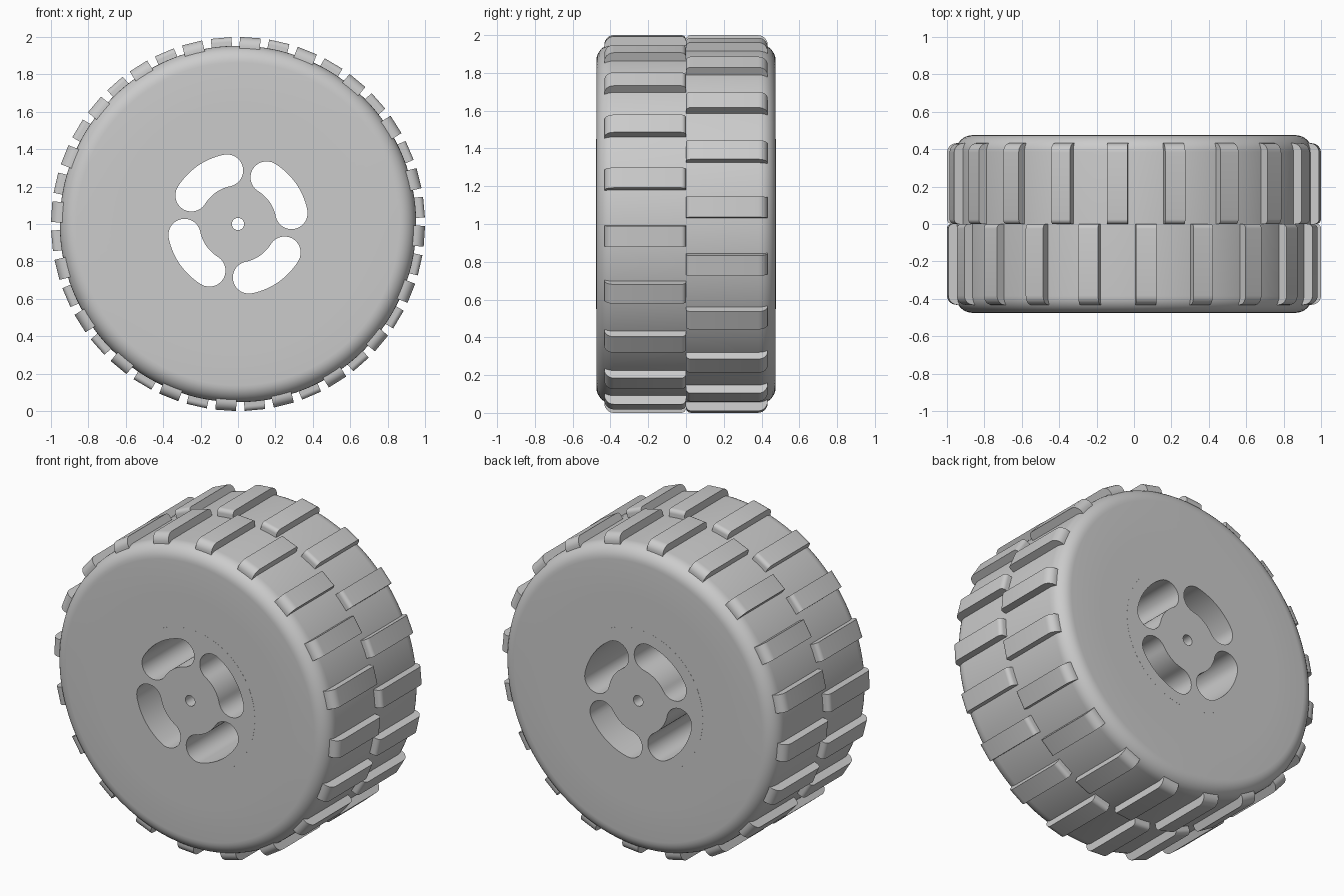
import bpy, bmesh
from math import sin, cos, pi, radians
from mathutils import Matrix, Vector

cube = bpy.data.objects.get("Cube")
if cube:
    bpy.data.objects.remove(cube, do_unlink=True)

GREY = (0.6, 0.6, 0.6, 1)
grey = bpy.data.materials.new("light_grey")
grey.diffuse_color = GREY
grey.use_nodes = True
grey.node_tree.nodes["Principled BSDF"].inputs["Base Color"].default_value = GREY

HALF = 0.475        # half the wheel width
TYRE_R = 0.953      # tyre radius without treads
HUB_R = 0.45
CENTRE = (0, 0, 1)


def arc(cx, cy, r, a0, a1, n):
    """Points along an arc, angles in degrees."""
    angles = [radians(a0 + (a1 - a0) * i / n) for i in range(n + 1)]
    return [(cx + r * cos(a), cy + r * sin(a)) for a in angles]


def finish(obj):
    """Place the part on the axle and shade it smooth with sharp creases."""
    obj.location = CENTRE
    bpy.ops.object.select_all(action='DESELECT')
    obj.select_set(True)
    bpy.context.view_layer.objects.active = obj
    if obj.type == 'CURVE':
        bpy.ops.object.convert(target='MESH')
        obj = bpy.context.view_layer.objects.active
    bpy.ops.object.shade_smooth_by_angle(angle=radians(30))


def mesh_object(name, bm):
    bmesh.ops.recalc_face_normals(bm, faces=bm.faces)
    mesh = bpy.data.meshes.new(name)
    bm.to_mesh(mesh)
    bm.free()
    mesh.materials.append(grey)
    obj = bpy.data.objects.new(name, mesh)
    bpy.context.collection.objects.link(obj)
    finish(obj)


# Tyre: lathed band with rounded shoulders, points are (radius, y)
FILLET = 0.09
shoulder = arc(TYRE_R - FILLET, HALF - FILLET, FILLET, 90, 0, 8)
half = [(HUB_R, HALF), (0.65, HALF)] + shoulder
profile = half + [(r, -y) for r, y in reversed(half)]
bm = bmesh.new()
ring = [bm.verts.new((r, y, 0)) for r, y in profile]
edges = [bm.edges.new((a, b)) for a, b in zip(ring, ring[1:] + ring[:1])]
bmesh.ops.spin(bm, geom=ring + edges, axis=(0, 1, 0), cent=(0, 0, 0),
               angle=2 * pi, steps=128, use_merge=True)
bmesh.ops.remove_doubles(bm, verts=bm.verts, dist=0.0001)
mesh_object("tyre", bm)


# Hub: disc with an axle hole and four curved slots cut right through
def outline(curve, points):
    spline = curve.splines.new('POLY')
    spline.points.add(len(points) - 1)
    for p, (x, y) in zip(spline.points, points):
        p.co = (x, y, 0, 1)
    spline.use_cyclic_u = True


def slot(mid, spread=23.5, r=0.292, w=0.086):
    a, b = mid - spread, mid + spread
    ends = [(r * cos(radians(t)), r * sin(radians(t))) for t in (a, b)]
    return (arc(0, 0, r + w, a, b, 14)
            + arc(*ends[1], w, b, b + 180, 14)[1:]
            + arc(0, 0, r - w, b, a, 14)[1:]
            + arc(*ends[0], w, a + 180, a + 360, 14)[1:-1])


curve = bpy.data.curves.new("hub", 'CURVE')
curve.dimensions = '2D'
curve.fill_mode = 'BOTH'
curve.extrude = HALF + 0.0005
outline(curve, arc(0, 0, HUB_R, 0, 360, 128)[:-1])
outline(curve, arc(0, 0, 0.033, 0, 360, 32)[:-1])
for k in range(4):
    outline(curve, slot(35 + 90 * k))
curve.materials.append(grey)
hub = bpy.data.objects.new("hub", curve)
hub.rotation_euler.x = pi / 2
bpy.context.collection.objects.link(hub)
finish(hub)


# Treads: two staggered rows of rounded blocks, section points are (y, radius)
COUNT, WIDTH, TOP, BASE, END = 20, 0.11, 0.9985, 0.9, 0.432
section = ([(0, BASE)]
           + arc(0.025, TOP - 0.025, 0.025, 180, 90, 5)
           + arc(END - 0.05, TOP - 0.05, 0.05, 90, 0, 7)
           + [(END, BASE)])


def tread_row(name, side, start):
    bm = bmesh.new()
    for k in range(COUNT):
        turn = Matrix.Rotation(start + 2 * pi * k / COUNT, 3, 'Y')
        left, right = [[bm.verts.new(turn @ Vector((x, side * y, r)))
                        for y, r in section] for x in (-WIDTH / 2, WIDTH / 2)]
        bm.faces.new(left)
        bm.faces.new(right[::-1])
        for i in range(len(section)):
            bm.faces.new((left[i - 1], left[i], right[i], right[i - 1]))
    mesh_object(name, bm)


tread_row("front_treads", -1, 0.066)
tread_row("back_treads", 1, 0.066 - pi / COUNT)
